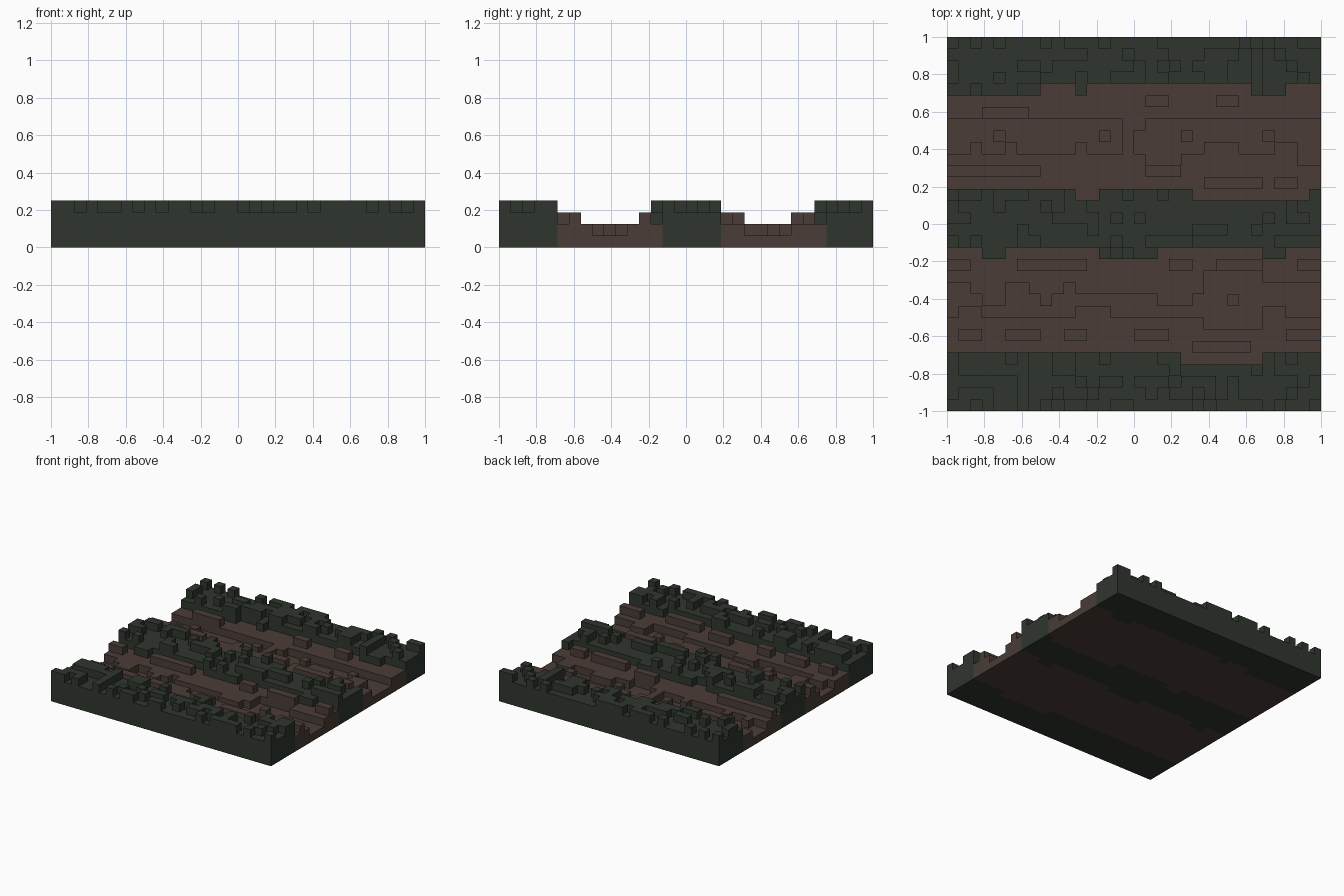
import bpy, bmesh, random

if "Cube" in bpy.data.objects:
    bpy.data.objects.remove(bpy.data.objects["Cube"], do_unlink=True)

N = 32                # cells per side
S = 2.0 / N           # cell size
SHELF, FLOOR, RIDGE = 2, 1, 3
random.seed(7)


def material(name, rgb):
    m = bpy.data.materials.new(name)
    m.diffuse_color = (*rgb, 1)
    m.use_nodes = True
    m.node_tree.nodes["Principled BSDF"].inputs["Base Color"].default_value = (*rgb, 1)
    return m


green = material("dark moss green", (0.028, 0.037, 0.027))
brown = material("dark earth brown", (0.068, 0.046, 0.037))

height = [[SHELF] * N for _ in range(N)]      # height[row][column] in cells
mossy = [[False] * N for _ in range(N)]


def fill(grid, value, c0, c1, r0, r1):
    """Set columns c0..c1 and rows r0..r1, inclusive."""
    for r in range(r0, r1 + 1):
        for c in range(c0, c1 + 1):
            grid[r][c] = value


# Moss bands: three straight strips, then the ragged edges
for r0, r1 in ((0, 4), (14, 18), (28, 31)):
    fill(mossy, True, 0, 31, r0, r1)
for row, spans in {27: ((0, 7), (11, 11), (26, 28)), 13: ((3, 4), (13, 17), (27, 28))}.items():
    for c0, c1 in spans:
        fill(mossy, True, c0, c1, row, row)
for row, spans in {18: ((11, 12), (21, 30)), 4: ((20, 26),)}.items():
    for c0, c1 in spans:
        fill(mossy, False, c0, c1, row, row)

# Sunken furrow floors: (first column, last column, lowest row, highest row)
furrows = [
    (0, 0, 8, 10), (1, 2, 9, 10), (3, 4, 8, 8), (5, 6, 8, 10), (7, 9, 8, 9),
    (10, 10, 8, 10), (11, 13, 9, 9), (14, 17, 8, 9), (18, 20, 8, 8),
    (21, 21, 8, 9), (22, 26, 7, 11), (27, 28, 9, 10), (29, 31, 8, 10),
    (0, 1, 22, 24), (2, 2, 23, 24), (3, 4, 22, 24), (5, 5, 23, 24), (6, 7, 22, 24),
    (8, 10, 22, 24), (11, 11, 23, 24), (12, 14, 22, 24), (16, 16, 22, 23),
    (17, 19, 21, 24), (20, 21, 22, 24), (22, 24, 23, 24), (25, 27, 22, 24),
    (28, 29, 23, 24), (30, 31, 21, 24),
]
for span in furrows:
    fill(height, FLOOR, *span)
# Clods left standing in the furrows
for c, r in ((8, 9), (24, 9), (2, 10), (4, 23), (13, 23), (20, 23), (27, 23)):
    height[r][c] = SHELF

# Raised slabs along the shelves
slabs = {
    5: ((21, 25),),
    6: ((1, 2), (5, 7), (10, 11), (16, 18), (29, 31)),
    12: ((0, 1), (6, 11), (19, 20), (23, 26), (30, 31)),
    19: ((22, 26), (28, 29)),
    20: ((0, 7), (17, 19)),
    25: ((3, 6),),
    26: ((17, 18), (23, 24)),
}
for row, spans in slabs.items():
    for c0, c1 in spans:
        fill(height, RIDGE, c0, c1, row, row)

# Moss tops, with scattered tufts one cell higher
for r in range(N):
    for c in range(N):
        if mossy[r][c]:
            height[r][c] = RIDGE + (random.random() < 0.33)
for c, r in ((0, 0), (3, 0), (31, 0), (0, 31), (31, 31), (13, 2), (20, 1), (22, 2)):
    height[r][c] = RIDGE + 1
fill(height, RIDGE + 1, 1, 5, 3, 3)


def build(name, mat, moss):
    """Skin every column of one kind: top, underside and exposed walls."""
    bm = bmesh.new()

    def quad(*pts):
        bm.faces.new([bm.verts.new((x * S - 1, y * S - 1, z * S)) for x, y, z in pts])

    for r in range(N):
        for c in range(N):
            if mossy[r][c] != moss:
                continue
            h = height[r][c]
            p = ((c, r), (c + 1, r), (c + 1, r + 1), (c, r + 1))
            quad(*[(x, y, h) for x, y in p])
            quad(*[(x, y, 0) for x, y in reversed(p)])
            for i, (dc, dr) in enumerate(((0, -1), (1, 0), (0, 1), (-1, 0))):
                cc, rr = c + dc, r + dr
                low = height[rr][cc] if 0 <= cc < N and 0 <= rr < N else 0
                a, b = p[i], p[(i + 1) % 4]
                for z in range(low, h):
                    quad((*a, z), (*b, z), (*b, z + 1), (*a, z + 1))
    bmesh.ops.remove_doubles(bm, verts=bm.verts, dist=0.001)
    mesh = bpy.data.meshes.new(name)
    bm.to_mesh(mesh)
    bm.free()
    mesh.materials.append(mat)
    obj = bpy.data.objects.new(name, mesh)
    bpy.context.collection.objects.link(obj)


build("moss_banks", green, True)
build("earth_furrows", brown, False)
